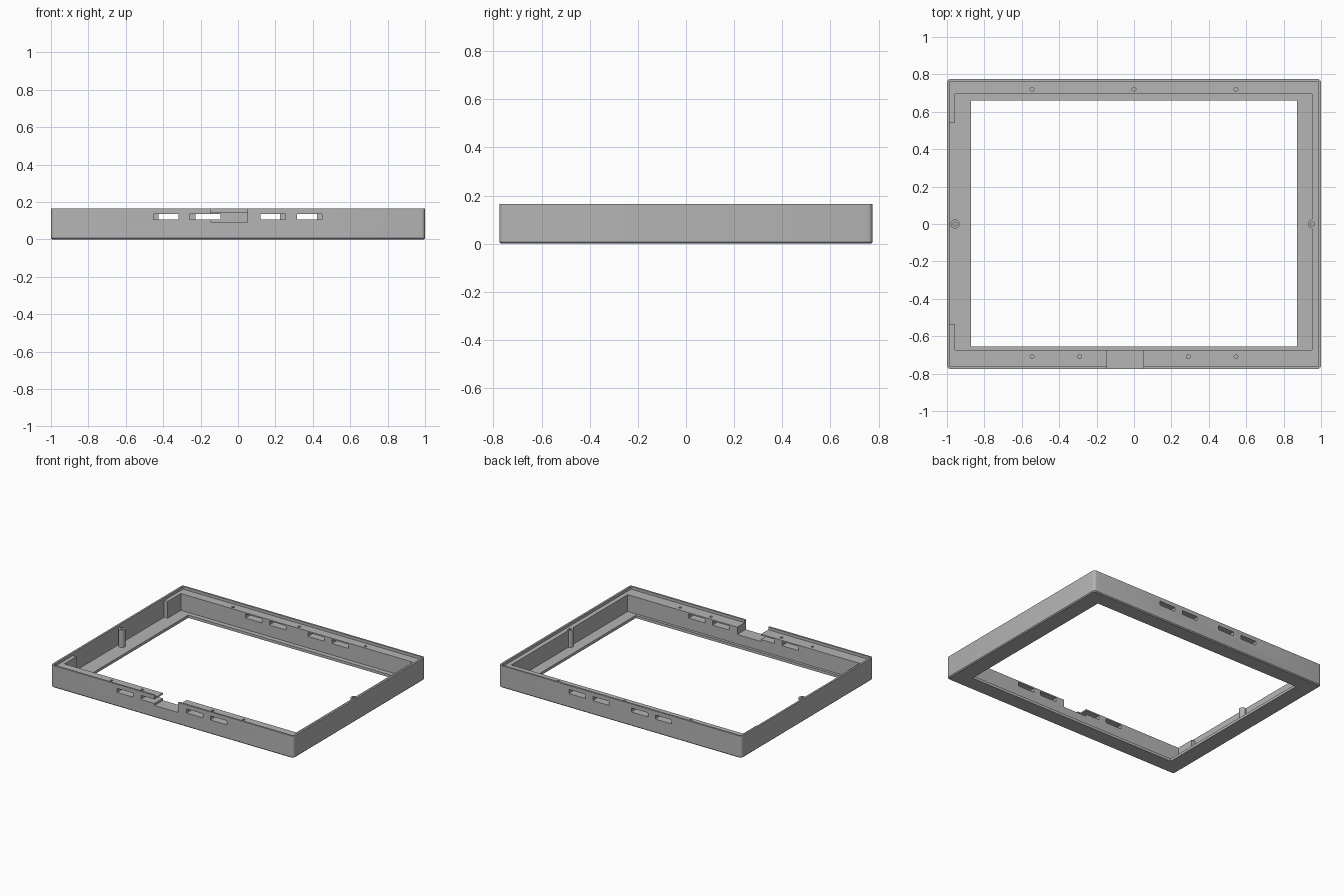
import bpy
import bmesh
from mathutils import Vector, Matrix

if "Cube" in bpy.data.objects:
    bpy.data.objects.remove(bpy.data.objects["Cube"], do_unlink=True)

HEIGHT, LEDGE, FLOOR = 0.165, 0.145, 0.02
HALF_X, HALF_Y, LIP = 1.0, 0.775, 0.014
ABOVE = 0.3

grey = bpy.data.materials.new("plain grey")
grey.use_nodes = True
colour = (0.46, 0.46, 0.46, 1)
grey.diffuse_color = colour
grey.node_tree.nodes["Principled BSDF"].inputs["Base Color"].default_value = colour


def make_object(name, bm):
    mesh = bpy.data.meshes.new(name)
    bm.to_mesh(mesh)
    bm.free()
    mesh.materials.append(grey)
    obj = bpy.data.objects.new(name, mesh)
    bpy.context.collection.objects.link(obj)
    return obj


def box_mesh(x, y, z):
    bm = bmesh.new()
    size = Vector((x[1] - x[0], y[1] - y[0], z[1] - z[0]))
    middle = Vector((x[0] + x[1], y[0] + y[1], z[0] + z[1])) / 2
    bmesh.ops.create_cube(bm, size=1, matrix=Matrix.Translation(middle) @ Matrix.Diagonal(size).to_4x4())
    return bm


def box(name, x, y, z):
    return make_object(name, box_mesh(x, y, z))


def cylinder(name, x, y, z, radius):
    bm = bmesh.new()
    bmesh.ops.create_cone(bm, cap_ends=True, segments=24, radius1=radius, radius2=radius,
                          depth=z[1] - z[0], matrix=Matrix.Translation((x, y, (z[0] + z[1]) / 2)))
    return make_object(name, bm)


def combine(tool, operation="DIFFERENCE"):
    """Apply one boolean to the frame and discard the tool."""
    tool.hide_render = True
    mod = frame.modifiers.new("shape", "BOOLEAN")
    mod.operation, mod.solver, mod.object = operation, "EXACT", tool
    result = bpy.data.meshes.new_from_object(frame.evaluated_get(bpy.context.evaluated_depsgraph_get()))
    frame.modifiers.clear()
    frame.data = result
    bpy.data.objects.remove(tool, do_unlink=True)


# Outer block with rounded corners and a chamfered bottom rim
bm = box_mesh((-HALF_X, HALF_X), (-HALF_Y, HALF_Y), (0, HEIGHT))
upright = [e for e in bm.edges if abs(e.verts[0].co.z - e.verts[1].co.z) > 0.1]
bmesh.ops.bevel(bm, geom=upright, offset=0.02, segments=4, profile=0.5, affect="EDGES")
bottom = [e for e in bm.edges if all(v.co.z < 0.001 for v in e.verts)]
bmesh.ops.bevel(bm, geom=bottom, offset=0.007, segments=1, profile=0.5, affect="EDGES")
frame = make_object("frame", bm)

# Stepped rim, cavity, thin side wall and window opening
combine(box("rim_step", (LIP - HALF_X, HALF_X - LIP), (LIP - HALF_Y, HALF_Y - LIP), (LEDGE, ABOVE)))
combine(box("cavity", (-0.957, 0.953), (-0.675, 0.695), (FLOOR, ABOVE)))
combine(box("side_recess", (LIP - HALF_X, -0.9), (-0.535, 0.54), (FLOOR, ABOVE)))
combine(box("opening", (-0.872, 0.872), (-0.655, 0.66), (-0.1, ABOVE)))

# Screw posts with blind holes
for x in (-0.957, 0.955):
    combine(cylinder("screw_post", x, 0, (0.01, LEDGE + 0.003), 0.024), "UNION")
    combine(cylinder("post_hole", x, 0, (0.05, ABOVE), 0.01))

# Cable notch in the front wall
combine(box("notch", (-0.145, 0.05), (-0.9, -0.665), (0.09, ABOVE)))

# Vent slots, mirrored in pairs
for starts, y in (((0.12, 0.315), (-0.9, -0.665)), ((0.09, 0.287), (0.685, 0.9))):
    for start in starts:
        for ends in ((start, start + 0.135), (-start - 0.138, -start - 0.003)):
            combine(box("slot", ends, y, (0.105, 0.135)))

# Screw holes in the ledges
for y, places in ((-0.71, (-0.545, -0.29, 0.29, 0.545)), (0.72, (-0.545, 0, 0.545))):
    for x in places:
        combine(cylinder("ledge_hole", x, y, (0.07, ABOVE), 0.01))

# Shading
bpy.ops.object.select_all(action="DESELECT")
frame.select_set(True)
bpy.context.view_layer.objects.active = frame
bpy.ops.object.shade_smooth_by_angle()
